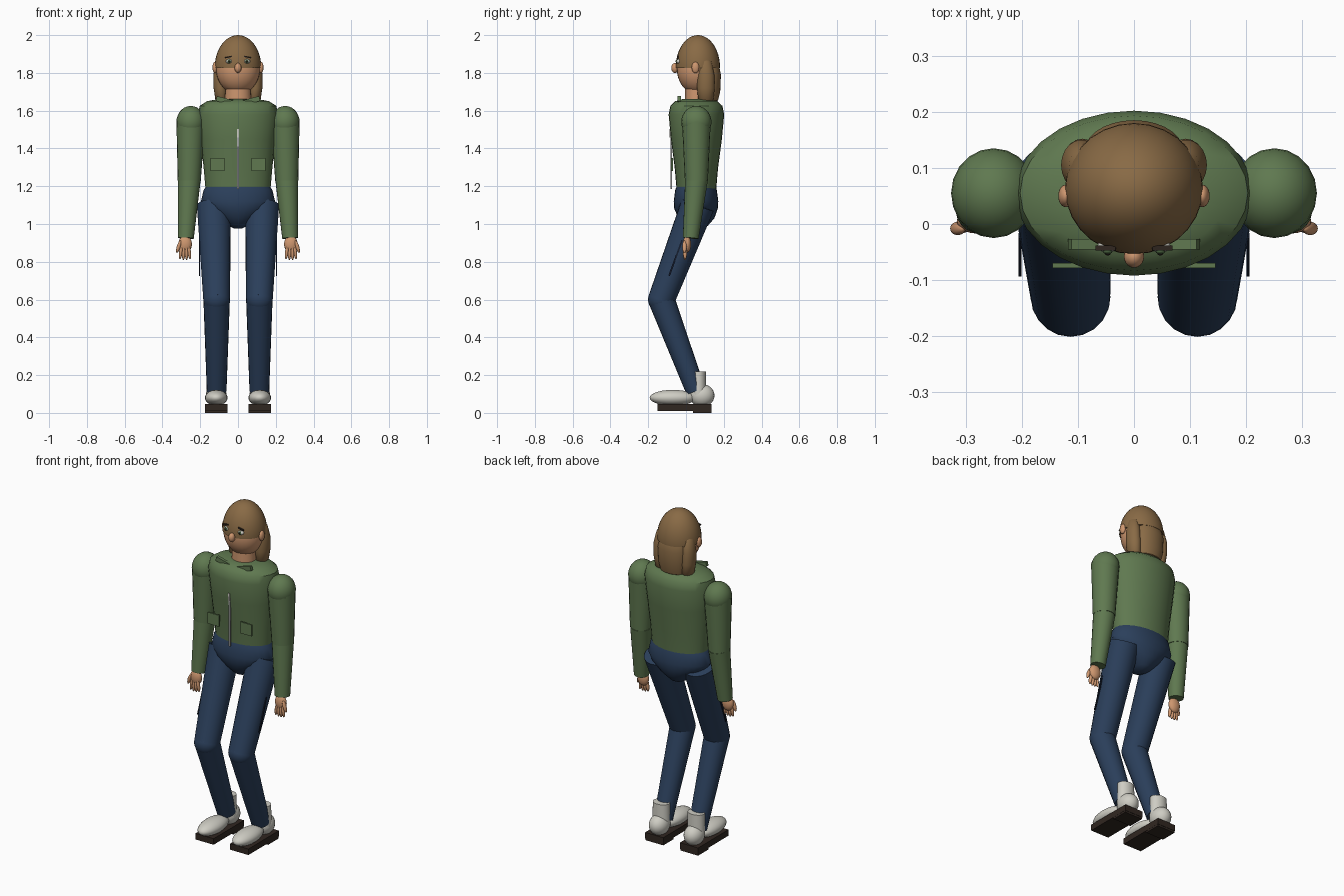
import bpy, bmesh, math
from mathutils import Vector, Matrix

if "Cube" in bpy.data.objects:
    bpy.data.objects.remove(bpy.data.objects["Cube"])


def material(name, r, g, b):
    m = bpy.data.materials.new(name)
    m.diffuse_color = (r, g, b, 1)
    m.use_nodes = True
    m.node_tree.nodes["Principled BSDF"].inputs["Base Color"].default_value = m.diffuse_color
    return m


GREEN = material("jacket green", 0.115, 0.19, 0.08)
NAVY = material("denim blue", 0.024, 0.05, 0.105)
HAIR = material("hair brown", 0.25, 0.145, 0.06)
SKIN = material("skin", 0.62, 0.31, 0.16)
WHITE = material("shoe white", 0.62, 0.61, 0.55)
SOLE = material("sole dark brown", 0.03, 0.02, 0.015)
METAL = material("zip grey", 0.4, 0.4, 0.4)
IRIS = material("eye green", 0.08, 0.15, 0.06)
SEAM = material("seam dark blue", 0.008, 0.013, 0.03)


def finish(name, bm, mat, smooth=True):
    bmesh.ops.recalc_face_normals(bm, faces=bm.faces)
    me = bpy.data.meshes.new(name)
    bm.to_mesh(me)
    bm.free()
    me.materials.append(mat)
    ob = bpy.data.objects.new(name, me)
    bpy.context.collection.objects.link(ob)
    if smooth:
        bpy.ops.object.select_all(action='DESELECT')
        ob.select_set(True)
        bpy.context.view_layer.objects.active = ob
        bpy.ops.object.shade_smooth_by_angle(angle=math.radians(40))
    return ob


def bridge(name, loops, mat):
    """Skin a stack of equal-length point loops and cap both ends."""
    bm = bmesh.new()
    rings = [[bm.verts.new(p) for p in loop] for loop in loops]
    n = len(rings[0])
    for a, b in zip(rings, rings[1:]):
        for i in range(n):
            j = (i + 1) % n
            bm.faces.new((a[i], a[j], b[j], b[i]))
    bm.faces.new(rings[0][::-1])
    bm.faces.new(rings[-1])
    return finish(name, bm, mat)


def loft(name, rings, mat, n=28):
    """Horizontal elliptical rings: (x, y, z, half width, half depth)."""
    angles = [2 * math.pi * i / n for i in range(n)]
    return bridge(name, [[(x + w * math.cos(a), y + d * math.sin(a), z) for a in angles]
                         for x, y, z, w, d in rings], mat)


def limb(name, p, q, r1, r2, mat, n=20):
    """Tapered tube from p to q."""
    p, q = Vector(p), Vector(q)
    rot = (q - p).to_track_quat('Z', 'Y')
    circle = [Vector((math.cos(2 * math.pi * i / n), math.sin(2 * math.pi * i / n), 0)) for i in range(n)]
    return bridge(name, [[c + rot @ (v * r) for v in circle] for c, r in ((p, r1), (q, r2))], mat)


def ball(name, c, r, mat, u=20, v=14, tilt=0.0, cut=None):
    bm = bmesh.new()
    bmesh.ops.create_uvsphere(bm, u_segments=u, v_segments=v, radius=1)
    bm.transform(Matrix.Translation(c) @ Matrix.Rotation(tilt, 4, 'Y') @ Matrix.Diagonal((*r, 1)))
    if cut is not None:  # keep only what lies above the cut height
        bmesh.ops.bisect_plane(bm, geom=bm.verts[:] + bm.edges[:] + bm.faces[:],
                               plane_co=(0, 0, cut), plane_no=(0, 0, 1), clear_inner=True)
        bmesh.ops.holes_fill(bm, edges=[e for e in bm.edges if e.is_boundary])
    return finish(name, bm, mat)


def box(name, c, size, mat, rot=0.0, axis='Y'):
    bm = bmesh.new()
    bmesh.ops.create_cube(bm, size=1)
    bm.transform(Matrix.Translation(c) @ Matrix.Rotation(rot, 4, axis) @ Matrix.Diagonal((*size, 1)))
    return finish(name, bm, mat, False)


# Jacket body and jeans seat
loft("jacket_body", [(0, .055, 1.185, .172, .105), (0, .055, 1.30, .182, .115),
                     (0, .055, 1.45, .198, .135), (0, .055, 1.58, .212, .147),
                     (0, .055, 1.625, .203, .138), (0, .055, 1.65, .165, .112),
                     (0, .055, 1.662, .10, .07)], GREEN)
loft("jeans_seat", [(0, .053, 1.205, .165, .10), (0, .053, 1.18, .182, .11),
                    (0, .053, 1.12, .196, .118), (0, .053, 1.08, .172, .115),
                    (0, .055, 1.03, .105, .095), (0, .055, .99, .05, .06),
                    (0, .055, .975, .02, .03)], NAVY)
box("zip", (0, -.078, 1.345), (.009, .008, .32), METAL)
box("zip_pull", (0, -.084, 1.48), (.012, .008, .045), WHITE)

# Neck, head and hair
loft("neck", [(0, .055, 1.62, .07, .06), (0, .055, 1.76, .065, .06)], SKIN)
ball("head", (0, .06, 1.82), (.116, .108, .132), SKIN, 28, 20)
ball("hair_cap", (0, .063, 1.83), (.123, .117, .17), HAIR, 28, 24, cut=1.825)
ball("nose", (0, -.058, 1.826), (.018, .02, .026), SKIN)
loft("back_hair", [(0, .125, 1.645, .05, .03), (0, .125, 1.655, .075, .045),
                   (0, .127, 1.70, .085, .054), (0, .13, 1.79, .088, .055),
                   (0, .125, 1.85, .075, .048), (0, .115, 1.89, .045, .03)], HAIR)

for s, side in ((1, "left"), (-1, "right")):
    # Face details
    ball(side + "_ear", (s * .122, .05, 1.828), (.013, .02, .03), SKIN)
    ball(side + "_eye", (s * .047, -.039, 1.861), (.018, .012, .012), WHITE)
    ball(side + "_iris", (s * .047, -.048, 1.861), (.009, .006, .010), IRIS)
    ball(side + "_pupil", (s * .047, -.053, 1.861), (.005, .003, .005), SOLE)
    box(side + "_eyebrow", (s * .05, -.043, 1.884), (.036, .009, .007), SOLE, s * .2)
    loft(side + "_hair_lock", [(s * .085, .105, 1.645, .02, .025), (s * .087, .105, 1.66, .033, .04),
                               (s * .092, .105, 1.72, .037, .047), (s * .094, .105, 1.79, .036, .045),
                               (s * .088, .10, 1.86, .028, .035), (s * .08, .09, 1.89, .012, .015)], HAIR, 20)

    # Jacket details
    box(side + "_collar", (s * .07, -.036, 1.653), (.092, .018, .026), GREEN, -s * .25)
    box(side + "_pocket", (s * .108, -.074, 1.315), (.075, .009, .068), GREEN)

    # Sleeve
    shoulder, elbow, wrist = (s * .25, .055, 1.54), (s * .258, .055, 1.23), (s * .276, .025, .925)
    ball(side + "_shoulder", shoulder, (.076, .08, .085), GREEN)
    limb(side + "_upper_sleeve", shoulder, elbow, .076, .061, GREEN)
    ball(side + "_elbow", elbow, (.058, .058, .058), GREEN)
    limb(side + "_lower_sleeve", elbow, wrist, .06, .042, GREEN)

    # Hand
    ball(side + "_palm", (s * .28, .005, .893), (.036, .022, .045), SKIN)
    for i in range(4):
        x = .258 + i * .015
        ball(f"{side}_finger_{i + 1}", (s * x, -.005, .845 + .004 * abs(i - 1.5)), (.009, .011, .038),
             SKIN, 12, 10, -s * (i - 1.5) * .08)
    ball(side + "_thumb", (s * .314, -.008, .88), (.010, .012, .034), SKIN, 12, 10, -s * .3)

    # Bent leg
    knee = (s * .113, -.13, .60)
    limb(side + "_thigh", (s * .128, .062, 1.10), knee, .09, .071, NAVY)
    ball(side + "_knee", knee, (.071, .071, .071), NAVY)
    limb(side + "_shin", knee, (s * .113, .052, .115), .07, .052, NAVY)
    box(side + "_side_seam", (s * .203, -.055, .82), (.005, .009, .20), SEAM, -.35, 'X')

    # Shoe
    ball(side + "_shoe_toe", (s * .115, -.07, .08), (.06, .122, .042), WHITE)
    ball(side + "_shoe_heel", (s * .115, .085, .092), (.055, .066, .06), WHITE)
    loft(side + "_shoe_collar", [(s * .115, .068, .09, .052, .04), (s * .115, .068, .22, .05, .038)], WHITE)
    box(side + "_sole", (s * .115, -.008, .029), (.12, .288, .036), SOLE)
    box(side + "_heel_block", (s * .115, .085, .02), (.118, .098, .04), SOLE)
